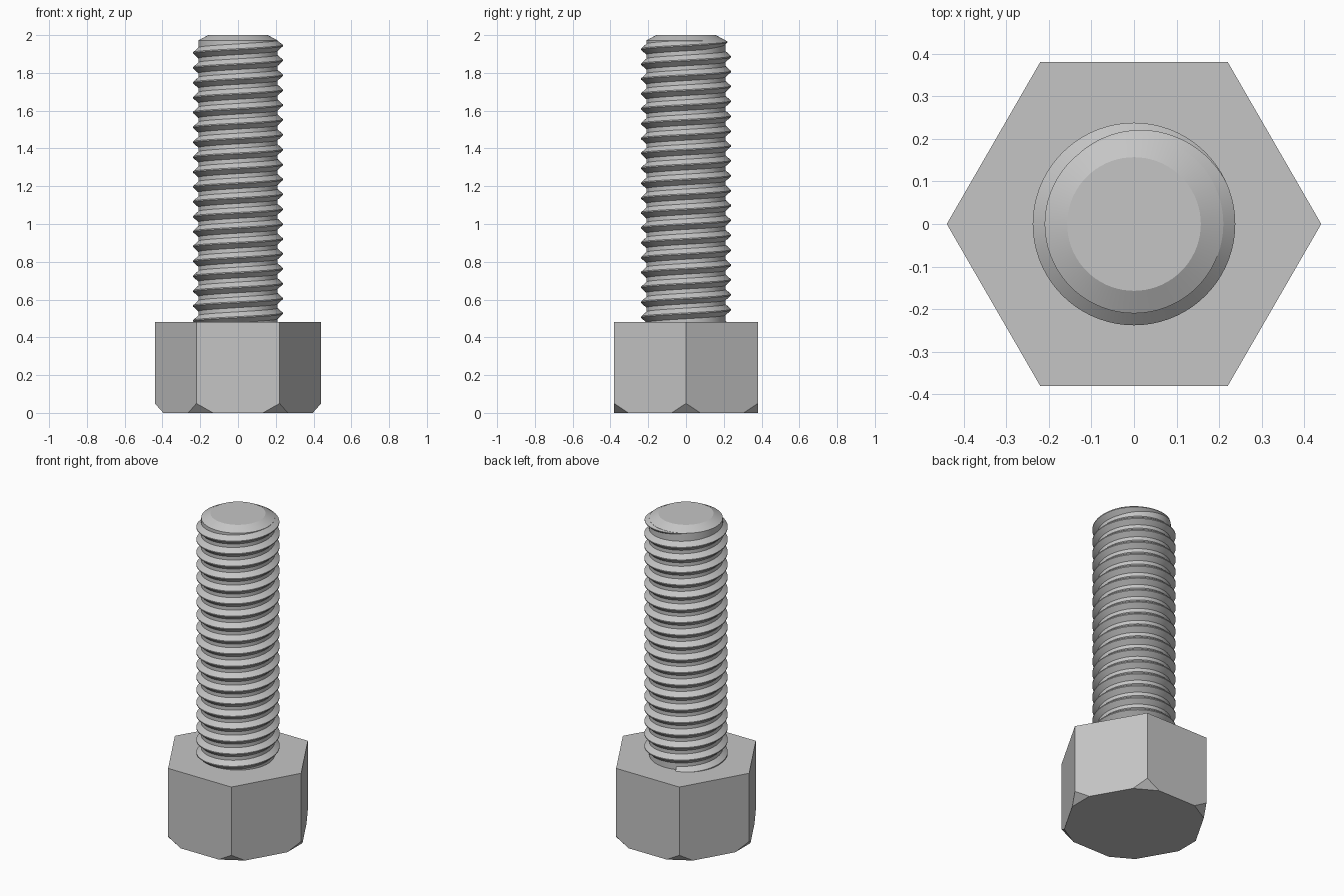
import bpy
import bmesh
from math import cos, sin, pi, radians
from mathutils import Vector

cube = bpy.data.objects.get("Cube")
if cube:
    bpy.data.objects.remove(cube, do_unlink=True)

HEAD_R, HEAD_H = 0.44, 0.48
CORE_R, CREST_R = 0.21, 0.238
EDGE_Z, TOP_Z, TOP_R = 1.972, 2.0, 0.157
PITCH, SEG = 0.0788, 72

steel = bpy.data.materials.new("plain steel grey")
steel.use_nodes = True
grey = (0.56, 0.56, 0.56, 1)
steel.diffuse_color = grey
steel.node_tree.nodes["Principled BSDF"].inputs["Base Color"].default_value = grey


def finish(bm, name, smooth=True):
    bmesh.ops.recalc_face_normals(bm, faces=bm.faces[:])
    mesh = bpy.data.meshes.new(name)
    bm.to_mesh(mesh)
    bm.free()
    mesh.materials.append(steel)
    obj = bpy.data.objects.new(name, mesh)
    bpy.context.collection.objects.link(obj)
    if smooth:
        bpy.ops.object.select_all(action='DESELECT')
        obj.select_set(True)
        bpy.context.view_layer.objects.active = obj
        bpy.ops.object.shade_smooth_by_angle(angle=radians(25))
    return obj


def polar(r, a, z):
    return Vector((r * cos(a), r * sin(a), z))


# Hexagonal head with each bottom corner cut off by a flat plane
bm = bmesh.new()
corners = [polar(HEAD_R, i * pi / 3, 0) for i in range(6)]
for i, c in enumerate(corners):
    bm.verts.new(c + Vector((0, 0, HEAD_H)))
    bm.verts.new(c + Vector((0, 0, 0.05)))
    for other in (corners[i - 1], corners[(i + 1) % 6]):
        bm.verts.new(c.lerp(other, 0.2))
bmesh.ops.convex_hull(bm, input=bm.verts[:])
bmesh.ops.dissolve_limit(bm, angle_limit=radians(1), verts=bm.verts[:], edges=bm.edges[:])
finish(bm, "hex_head", smooth=False)

# Shank core with a chamfered tip
bm = bmesh.new()
profile = [(CORE_R, HEAD_H - 0.05), (CORE_R, EDGE_Z), (TOP_R, TOP_Z)]
rings = [[bm.verts.new(polar(r, 2 * pi * i / SEG, z)) for i in range(SEG)] for r, z in profile]
for low, high in zip(rings, rings[1:]):
    for i in range(SEG):
        j = (i + 1) % SEG
        bm.faces.new((low[i], low[j], high[j], high[i]))
bm.faces.new(rings[0])
bm.faces.new(rings[-1])
finish(bm, "shank_core")

# Right-handed thread ridge that fades into the core near the tip
bm = bmesh.new()
start = -int(18.7 * SEG)
end = int(SEG * 140 / 360)
fade = int(SEG * 25 / 360)
sections = []
for i in range(start, end + 1):
    a = 2 * pi * i / SEG
    z = 1.945 + PITCH * i / SEG
    k = min(1, max(0.02, (end - i) / (end - fade)))
    root = CORE_R - 0.003
    crest = root + (CREST_R - root) * k
    points = [(root, -0.031), (crest, -0.003), (crest, 0.003), (root, 0.031)]
    sections.append([bm.verts.new(polar(r, a, min(z + dz * k, EDGE_Z))) for r, dz in points])
for s, t in zip(sections, sections[1:]):
    for j in range(4):
        n = (j + 1) % 4
        bm.faces.new((s[j], s[n], t[n], t[j]))
bm.faces.new(sections[0])
bm.faces.new(sections[-1])
finish(bm, "thread")
